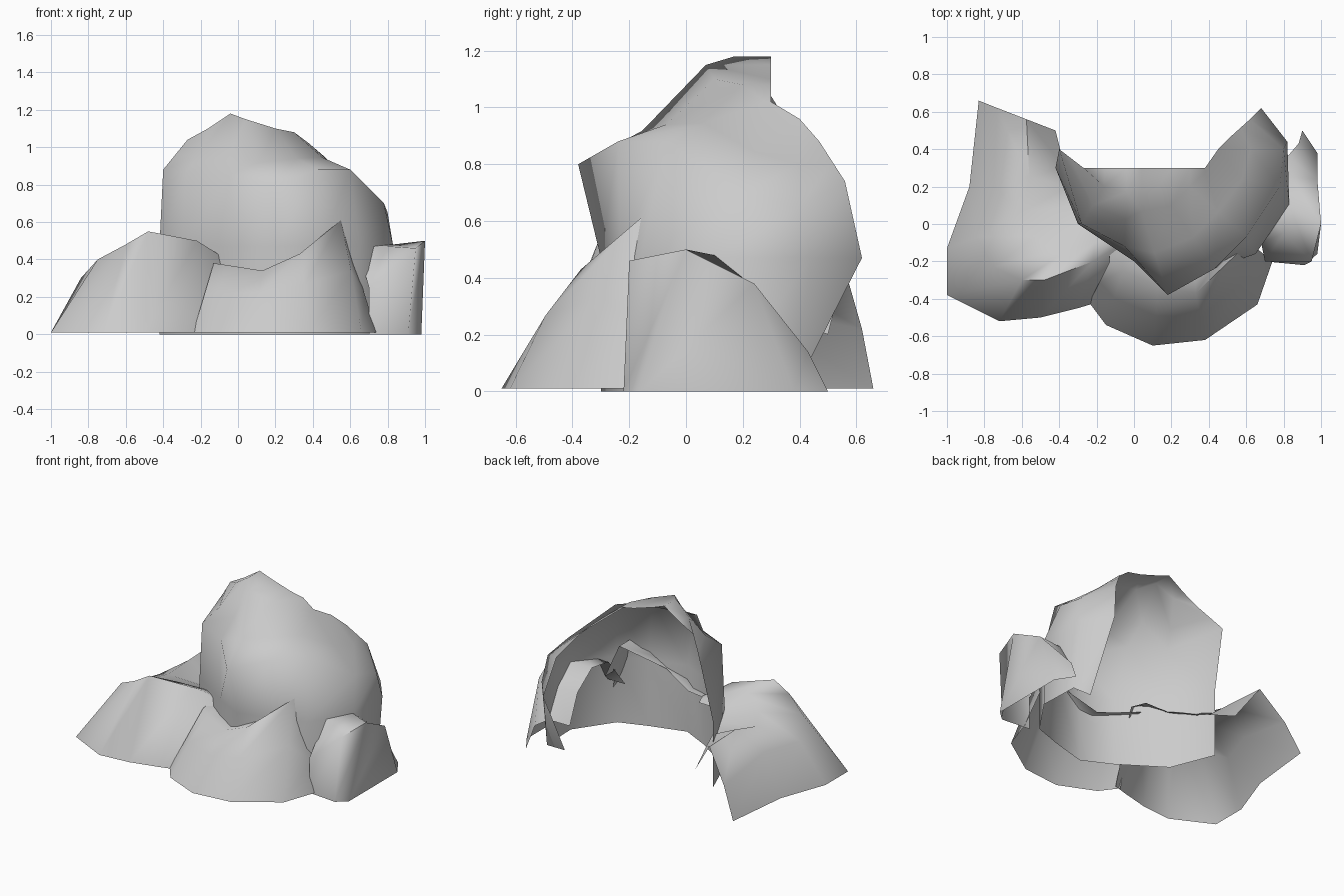
import bpy
import bmesh
import math

default_cube = bpy.data.objects.get("Cube")
if default_cube:
    bpy.data.objects.remove(default_cube, do_unlink=True)

# One stone colour for the whole outcrop
stone = bpy.data.materials.new("grey stone")
stone.use_nodes = True
stone.diffuse_color = (.6, .6, .6, 1)
shader = stone.node_tree.nodes["Principled BSDF"]
shader.inputs["Base Color"].default_value = stone.diffuse_color
shader.inputs["Roughness"].default_value = .9


def level(height, *outline, slope_y=0):
    """Cross-section outline lying flat or on a plane tilted backwards."""
    return [(x, y, height + slope_y * y) for x, y in outline]


def between(lower, upper, lift):
    """Section halfway between two others, raised by lift along its length."""
    section = []
    last = len(lower) - 1
    for i, (start, end) in enumerate(zip(lower, upper)):
        x, y, z = [(a + b) / 2 for a, b in zip(start, end)]
        section.append((x, y, z + lift(i / last)))
    return section


def arch(along):
    """Rises in the middle and vanishes at both ends."""
    return .05 * math.sin(math.pi * along)


def front_sag(along):
    """Dips towards the first half and vanishes at both ends."""
    return -2 * (1 - along) * arch(along)


def tail_lift(along):
    """Highest at the first end and fading quickly."""
    return .22 * (1 - along) ** 3


def build_rock(name, *sections):
    """Loft an open shell through the sections, from the ground upwards."""
    mesh = bpy.data.meshes.new(name)
    bm = bmesh.new()
    rows = [[bm.verts.new(point) for point in section] for section in sections]
    for lower, upper in zip(rows, rows[1:]):
        lower_edges = zip(lower, lower[1:])
        upper_edges = zip(upper, upper[1:])
        for (left, right), (top_left, top_right) in zip(lower_edges, upper_edges):
            bm.faces.new((left, right, top_right, top_left))
    # Sections that share points close up into triangles
    bmesh.ops.remove_doubles(bm, verts=bm.verts[:], dist=.001)
    bm.to_mesh(mesh)
    bm.free()
    mesh.materials.append(stone)
    rock = bpy.data.objects.new(name, mesh)
    bpy.context.collection.objects.link(rock)

    # Soft facets with only the hardest breaks kept crisp
    bpy.ops.object.select_all(action="DESELECT")
    rock.select_set(True)
    bpy.context.view_layer.objects.active = rock
    bpy.ops.object.shade_smooth_by_angle(angle=math.radians(80))


# Tall boulder with a jutting front ridge and a hollow back
waist = level(.47, (-.42, .3), (-.3, 0), (0, -.2), (.2, -.3), (.45, -.23),
              (.65, -.16), (.83, .1), (.82, .44), (.68, .62))
foot = [(x, min(y, .38), 0) for x, y, z in waist]
brow = [(-.4, .4, .88), (-.28, 0, .86), (-.05, -.12, .85),
        (.18, -.38, .8), (.43, -.24, .88), (.6, -.07, .88),
        (.78, .2, .7), (.8, .4, .65), (.62, .56, .74)]
crown = [(-.27, .3, 1.04), (-.16, .2, 1.1), (-.04, .17, 1.18),
         (.04, .07, 1.15), (.2, .1, 1.1), (.3, .2, 1.08),
         (.38, .28, 1.02), (.45, .4, .96), (.52, .47, .88)]
back_rim = [(x, max(y, .3), z) for x, y, z in crown]
build_rock("main_boulder", foot, waist, brow,
           between(brow, crown, front_sag), crown, back_rim)

# Low spreading rock with a long tail running backwards
foot = level(.01, (-.83, .66), (-.88, .2), (-1, -.13), (-1, -.38),
             (-.72, -.52), (-.5, -.5), (-.3, -.45), (-.2, -.42))
ridge = [(-.73, .62, .22), (-.75, .2, .3), (-.84, -.07, .3),
         (-.75, -.23, .4), (-.6, -.3, .48), (-.48, -.3, .55),
         (-.22, -.2, .5), (-.06, -.1, .4)]
inner_edge = level(.4, (-.42, .5), (-.37, .3), (-.35, .2), (-.3, .1),
                   (-.28, 0), (-.25, 0), (-.2, 0), (-.1, 0), slope_y=-.4)
build_rock("right_low_rock", foot, ridge,
           between(ridge, inner_edge, tail_lift), inner_edge)

# Front rock, sagging in the middle and rising to a peak
foot = level(.01, (-.24, -.42), (-.15, -.54), (.1, -.65), (.38, -.62),
             (.66, -.43), (.74, -.2))
ridge = [(-.13, -.2, .38), (-.06, -.25, .37), (.13, -.33, .34),
         (.33, -.37, .43), (.55, -.16, .61), (.62, -.1, .4)]
inner_edge = [(x, y + .12, z) for x, y, z in ridge]
build_rock("front_rock", foot, between(foot, ridge, arch), ridge, inner_edge)

# Small block with a steep outer side, running into the boulder
foot = level(0, (.7, -.2), (.91, -.22), (.98, -.16), (.98, .38), (.9, .5))
outer_edge = [(.7, -.2, .25), (.95, -.2, .46), (1, 0, .5),
              (.98, .24, .38), (.88, .43, .14)]
inner_edge = [(.68, -.1, .32), (.8, -.05, .47), (.83, .1, .48),
              (.84, .25, .36), (.82, .36, .17)]
buried_edge = [(x * .8, y, z) for x, y, z in inner_edge]
build_rock("left_small_rock", foot, outer_edge, inner_edge, buried_edge)
